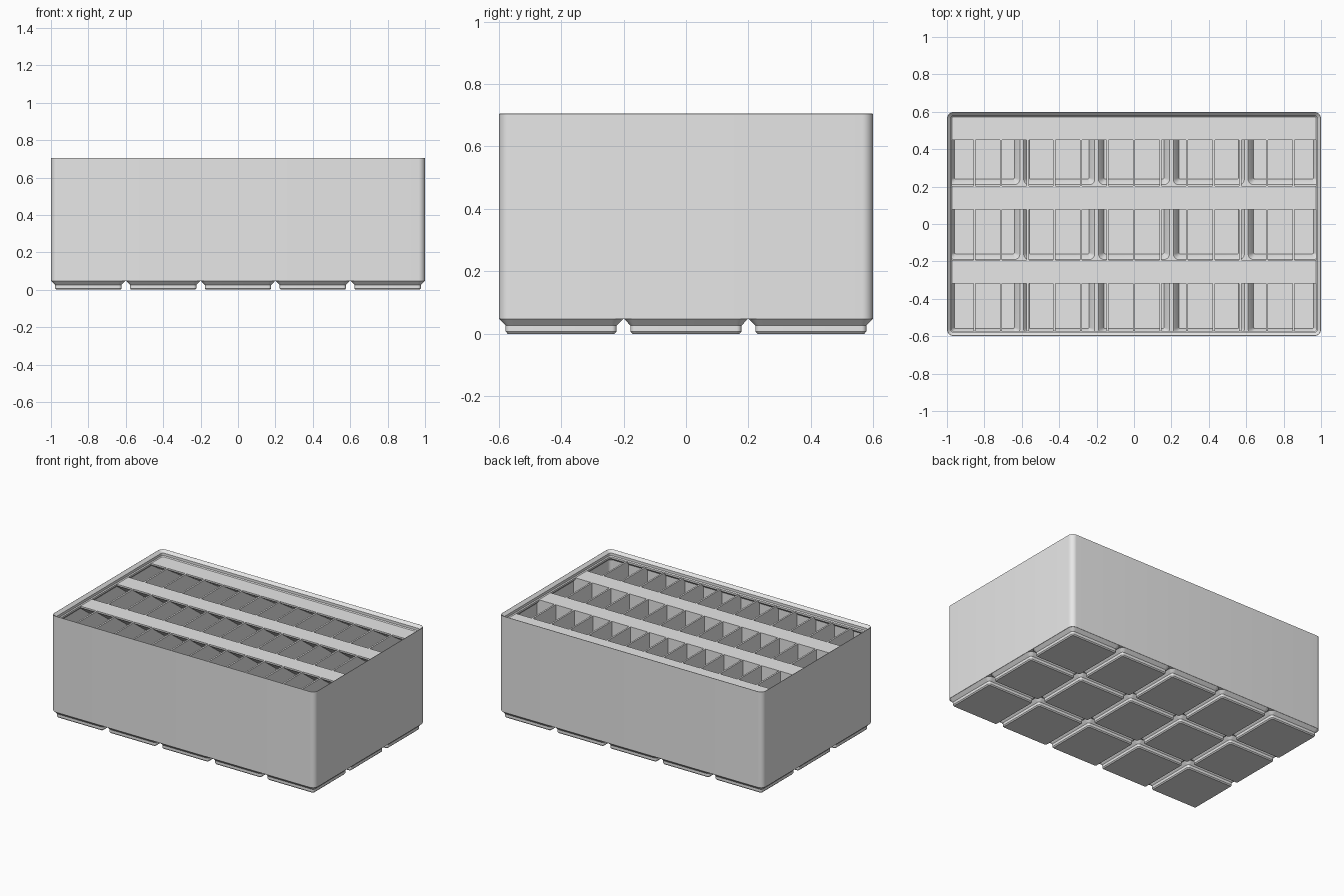
import bpy, bmesh, math
from mathutils import Vector

if "Cube" in bpy.data.objects:
    bpy.data.objects.remove(bpy.data.objects["Cube"], do_unlink=True)

HX, HY, R = 1.0, 0.599, 0.036      # outer half sizes and corner radius
WALL, TOP, DECK = 0.0115, 0.705, 0.664
BASE, RIDGE, FLOOR = 0.047, 0.058, 0.012
CELL = 0.4

grey = bpy.data.materials.new("light_grey")
grey.use_nodes = True
grey.diffuse_color = (0.8, 0.8, 0.8, 1)
grey.node_tree.nodes["Principled BSDF"].inputs["Base Color"].default_value = (0.8, 0.8, 0.8, 1)


def finish(bm, name):
    bmesh.ops.remove_doubles(bm, verts=bm.verts, dist=1e-5)
    bmesh.ops.recalc_face_normals(bm, faces=bm.faces)
    mesh = bpy.data.meshes.new(name)
    bm.to_mesh(mesh)
    bm.free()
    mesh.materials.append(grey)
    obj = bpy.data.objects.new(name, mesh)
    bpy.context.collection.objects.link(obj)
    bpy.ops.object.select_all(action="DESELECT")
    obj.select_set(True)
    bpy.context.view_layer.objects.active = obj
    bpy.ops.object.shade_smooth_by_angle(angle=math.radians(30))
    return obj


def rounded_rect(hx, hy, r, steps=8):
    pts = []
    for q, (sx, sy) in enumerate([(1, 1), (-1, 1), (-1, -1), (1, -1)]):
        for i in range(steps + 1):
            a = math.pi / 2 * (q + i / steps)
            pts.append((sx * (hx - r) + r * math.cos(a), sy * (hy - r) + r * math.sin(a)))
    return pts


def keep_inside(x, y, inset):
    """Pull a point back into the bin outline, shrunk by inset."""
    core = Vector((max(R - HX, min(HX - R, x)), max(R - HY, min(HY - R, y))))
    d = Vector((x, y)) - core
    if d.length > R - inset:
        d *= (R - inset) / d.length
    return core + d


def loft(bm, rings, closed=False):
    rows = [[bm.verts.new(p) for p in ring] for ring in rings]
    n = len(rows[0])
    pairs = list(zip(rows, rows[1:]))
    if closed:
        pairs.append((rows[-1], rows[0]))
    else:
        bm.faces.new(rows[0])
        bm.faces.new(rows[-1])
    for a, b in pairs:
        for i in range(n):
            j = (i + 1) % n
            bm.faces.new((a[i], a[j], b[j], b[i]))


def box(bm, x0, x1, y0, y1, z0, z1):
    verts = bmesh.ops.create_cube(bm, size=1)["verts"]
    for v in verts:
        v.co = ((x0 + x1) / 2 + v.co.x * (x1 - x0),
                (y0 + y1) / 2 + v.co.y * (y1 - y0),
                (z0 + z1) / 2 + v.co.z * (z1 - z0))


# Outer wall with stacking lip: (inset, height)
profile = [(0, BASE), (0, TOP - 0.001), (0.002, TOP), (0.02, 0.687), (0.02, 0.67),
           (0.026, 0.664), (0.026, 0.652), (WALL, 0.637), (WALL, BASE)]
bm = bmesh.new()
loft(bm, [[(x, y, z) for x, y in rounded_rect(HX - d, HY - d, max(R - d, 0.004))]
          for d, z in profile], closed=True)
finish(bm, "outer_wall")

# Hollow feet: (half width, corner radius, height, inset limit), inside to outside
foot = [(0.16, 0.008, FLOOR, WALL), (0.166, 0.012, 0.03, WALL), (0.19, 0.03, RIDGE, WALL),
        (0.2, 0, RIDGE, WALL), (0.2, 0, BASE, 0), (0.198, R, BASE, 0),
        (0.1775, 0.0155, 0.026, 0), (0.1775, 0.0155, 0.007, 0), (0.171, 0.009, 0, 0)]
for col in range(5):
    for row in range(3):
        cx, cy = (col - 2) * CELL, (row - 1) * CELL
        rings = []
        for half, r, z, inset in foot:
            ring = [keep_inside(cx + x, cy + y, inset) for x, y in rounded_rect(half, half, r)]
            rings.append([(p.x, p.y, z) for p in ring])
        bm = bmesh.new()
        loft(bm, rings)
        finish(bm, f"foot_{col + 1}_{row + 1}")

# Compartment dividers, reaching down into each hollow foot
T = WALL / 2
IX, IY = HX - WALL, HY - WALL
pitch = 2 * (IX + T) / 14
bm = bmesh.new()
for i in range(-6, 7):
    x = i * pitch
    box(bm, x - T, x + T, -IY, IY, 0.05, DECK)
    for row in (-1, 0, 1):
        box(bm, x - T, x + T, row * CELL - 0.165, row * CELL + 0.165, FLOOR - 0.002, 0.05)
finish(bm, "cross_dividers")

row_y = 0.197
bm = bmesh.new()
for s in (-1, 1):
    box(bm, -IX, IX, s * row_y - T, s * row_y + T, 0.05, DECK)
finish(bm, "row_dividers")

# Label shelves with sloped undersides
for name, back, tip in [("front", -row_y, -row_y - 0.12), ("middle", row_y, row_y - 0.12),
                        ("back", IY, 0.45)]:
    bm = bmesh.new()
    section = [(back, DECK), (tip, DECK), (tip, DECK - 0.011), (back, DECK - 0.1)]
    loft(bm, [[(x, y, z) for y, z in section] for x in (-IX, IX)])
    finish(bm, f"{name}_label_shelf")
